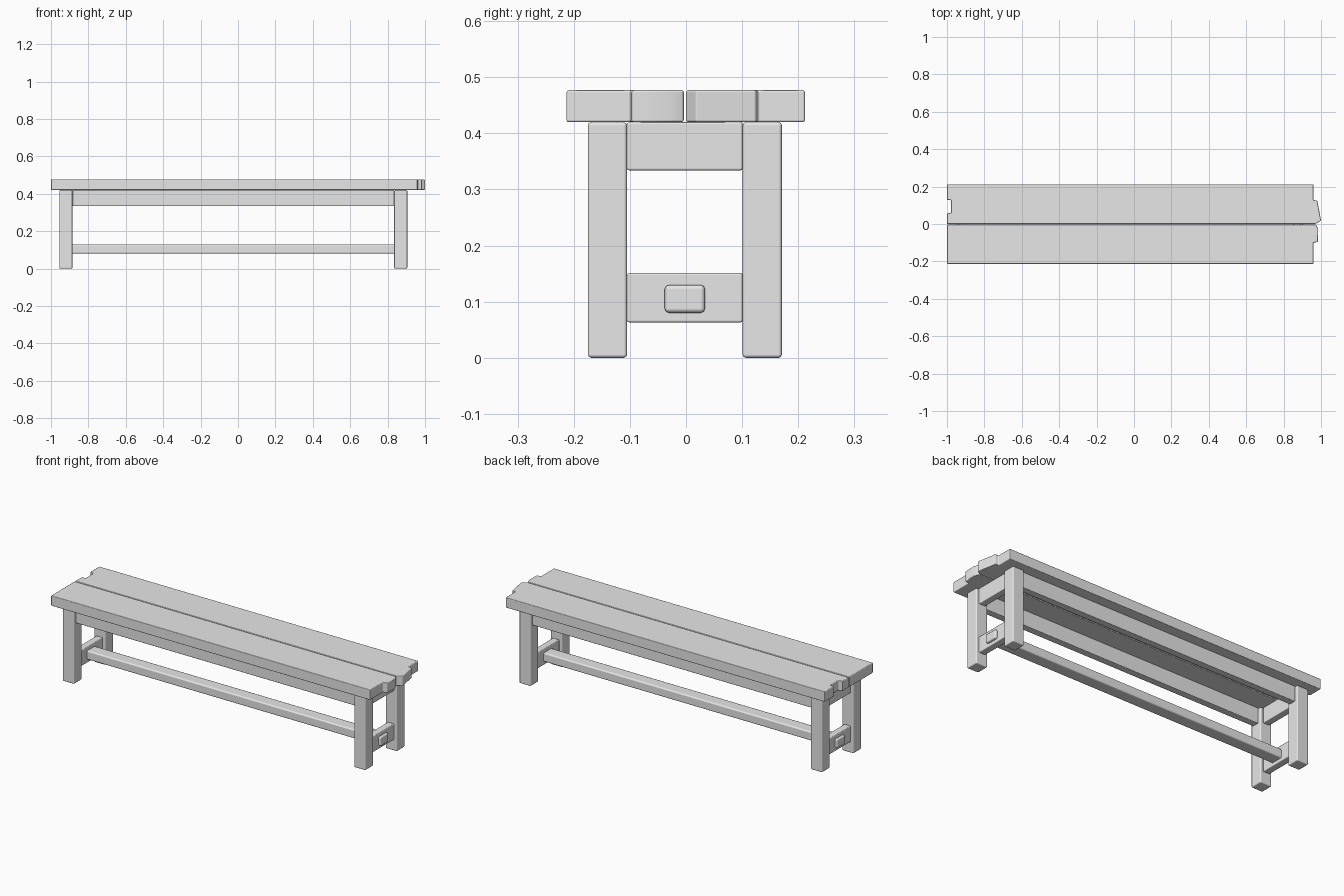
import bpy
import bmesh

default_cube = bpy.data.objects.get("Cube")
if default_cube:
    bpy.data.objects.remove(default_cube, do_unlink=True)

wood = bpy.data.materials.new("grey_wood")
wood.use_nodes = True
GREY = (0.8, 0.8, 0.8, 1.0)
wood.diffuse_color = GREY
wood.node_tree.nodes["Principled BSDF"].inputs["Base Color"].default_value = GREY


def prism(name, outline, z0, z1, bevel=0.006):
    """Extrude a flat outline upward and round its edges."""
    bm = bmesh.new()
    face = bm.faces.new([bm.verts.new((x, y, z0)) for x, y in outline])
    top = bmesh.ops.extrude_face_region(bm, geom=[face])["geom"]
    for v in top:
        if isinstance(v, bmesh.types.BMVert):
            v.co.z = z1
    bmesh.ops.recalc_face_normals(bm, faces=bm.faces)
    mesh = bpy.data.meshes.new(name)
    bm.to_mesh(mesh)
    bm.free()
    for poly in mesh.polygons:
        poly.use_smooth = True
    obj = bpy.data.objects.new(name, mesh)
    bpy.context.collection.objects.link(obj)
    mesh.materials.append(wood)
    mod = obj.modifiers.new("rounded_edges", "BEVEL")
    mod.width = bevel
    mod.segments = 2
    mod.harden_normals = True
    return obj


def beam(name, x0, x1, y0, y1, z0, z1, bevel=0.006):
    return prism(name, [(x0, y0), (x1, y0), (x1, y1), (x0, y1)], z0, z1, bevel)


CX, CY = -0.025, -0.002      # centre of the underframe
LEG_X, LEG_Y = 0.895, 0.138  # leg offsets from that centre
HALF = 0.035                 # half leg width
LEG_TOP, SEAT_TOP = 0.42, 0.477

# Seat planks with broken, stepped ends
prism("front_seat_plank",
      [(-1, -0.213), (0.96, -0.213), (0.96, -0.1), (0.983, -0.096),
       (0.985, -0.03), (0.975, -0.004), (-1, -0.004)],
      LEG_TOP, SEAT_TOP, 0.004)
prism("back_seat_plank",
      [(-1, 0), (0.97, 0), (1.0, 0.018), (0.98, 0.125), (0.96, 0.128),
       (0.96, 0.212), (-1, 0.212), (-1, 0.13), (-0.978, 0.127),
       (-0.978, 0.06), (-1, 0.056)],
      LEG_TOP, SEAT_TOP, 0.004)

# Legs and the end pieces between them
for side, sx in (("left", 1), ("right", -1)):
    x = CX + sx * LEG_X
    for end, sy in (("front", -1), ("back", 1)):
        y = CY + sy * LEG_Y
        beam(f"{end}_{side}_leg", x - HALF, x + HALF, y - HALF, y + HALF, 0, LEG_TOP)
    reach = LEG_Y - HALF
    beam(f"{side}_end_apron", x - 0.02, x + 0.02, CY - reach, CY + reach, 0.334, LEG_TOP, 0.004)
    beam(f"{side}_end_stretcher", x - 0.02, x + 0.02, CY - reach, CY + reach, 0.063, 0.151, 0.004)

# Long side rails under the seat
inner = LEG_X - HALF
for end, sy in (("front", -1), ("back", 1)):
    y = CY + sy * LEG_Y
    beam(f"{end}_long_rail", CX - inner, CX + inner, y - 0.02, y + 0.02, 0.334, LEG_TOP, 0.004)

# Central stretcher whose tenons pass through the end stretchers
tenon = LEG_X + 0.033
beam("central_stretcher", CX - tenon, CX + tenon, CY - 0.036, CY + 0.036, 0.08, 0.13, 0.008)
